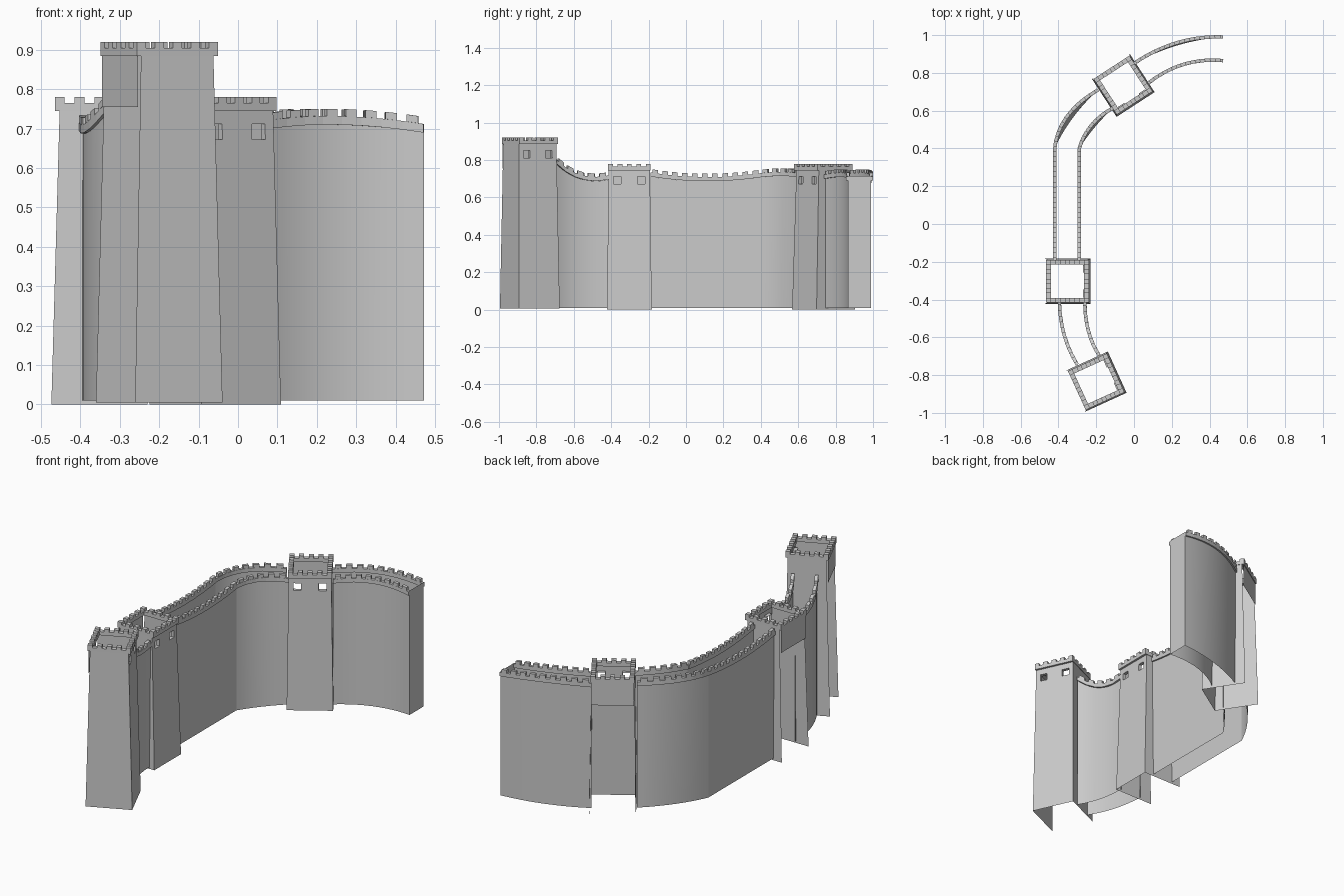
import bpy, math
from mathutils import Vector, Matrix

if "Cube" in bpy.data.objects:
    bpy.data.objects.remove(bpy.data.objects["Cube"])


def make(name, verts, faces, smooth=False):
    me = bpy.data.meshes.new(name)
    me.from_pydata([tuple(v) for v in verts], [], faces)
    me.update()
    ob = bpy.data.objects.new(name, me)
    bpy.context.collection.objects.link(ob)
    if smooth:
        bpy.context.view_layer.objects.active = ob
        ob.select_set(True)
        bpy.ops.object.shade_smooth_by_angle(angle=math.radians(25))
        ob.select_set(False)
    return ob


class Builder:
    def __init__(self):
        self.v, self.f = [], []

    def quad(self, *pts):
        n = len(self.v)
        self.v += [Vector(p) for p in pts]
        self.f.append(tuple(range(n, n + len(pts))))

    def prism(self, low, high):
        """Closed block between two four-cornered loops."""
        n = len(self.v)
        self.v += [Vector(p) for p in low + high]
        self.f += [(n + 3, n + 2, n + 1, n), (n + 4, n + 5, n + 6, n + 7)]
        for i in range(4):
            j = (i + 1) % 4
            self.f.append((n + i, n + j, n + 4 + j, n + 4 + i))

    def box(self, x0, x1, y0, y1, z0, z1):
        loop = [(x0, y0), (x1, y0), (x1, y1), (x0, y1)]
        self.prism([(*p, z0) for p in loop], [(*p, z1) for p in loop])


# Towers: flared side plates, inner face with two windows, short outer panel
def tower(name, cx, cy, rot, zt, z0):
    b = Builder()
    BX, TX, BY, TY = 0.122, 0.101, 0.12, 0.11

    def half(z):
        t = (z - z0) / (zt - z0)
        return BX + (TX - BX) * t, BY + (TY - BY) * t

    for s in (-1, 1):
        b.quad((-BX, s * BY, z0), (BX, s * BY, z0), (TX, s * TY, zt), (-TX, s * TY, zt))
    # inner face laid out as a grid with two cells left open
    us = [-1, -0.085, -0.045, 0.045, 0.085, 1]
    zs = [z0, zt - 0.073, zt - 0.033, zt]

    def pt(u, z, d=0):
        hx, hy = half(z)
        return (hx - d, u * hy if abs(u) == 1 else u, z)

    for i in range(5):
        for k in range(3):
            u0, u1, w0, w1 = us[i], us[i + 1], zs[k], zs[k + 1]
            ring = [(u0, w0), (u1, w0), (u1, w1), (u0, w1)]
            if k == 1 and i in (1, 3):
                for a, c in zip(ring, ring[1:] + ring[:1]):
                    b.quad(pt(*a), pt(*c), pt(*c, 0.02), pt(*a, 0.02))
            else:
                b.quad(*[pt(*r) for r in ring])
    # outer upper panel
    b.quad((-0.109, TY, zt - 0.13), (-0.109, -TY, zt - 0.13),
           (-0.109, -TY, zt), (-0.109, TY, zt))
    # overhanging parapet ring
    P, T = 0.113, 0.025
    for s in (-1, 1):
        x = sorted((s * P, s * (P - T)))
        b.box(x[0], x[1], -P, P, zt, zt + 0.02)
        b.box(-P + T, P - T, x[0], x[1], zt, zt + 0.02)
    # battlements
    n = 5
    w = 2 * P / (2 * n - 1)
    for s in (-1, 1):
        e = sorted((s * P, s * (P - T)))
        for i in range(n):
            a = -P + 2 * i * w
            b.box(e[0], e[1], a, a + w, zt + 0.02, zt + 0.035)
            if 0 < i < n - 1:
                b.box(a, a + w, e[0], e[1], zt + 0.02, zt + 0.035)
    m = Matrix.Translation((cx, cy, 0)) @ Matrix.Rotation(math.radians(rot), 4, 'Z')
    make(name, [m @ v for v in b.v], b.f)


tower("middle_tower", -0.352, -0.303, 0, 0.745, 0.0)
tower("far_tower", -0.058, 0.735, -57, 0.745, 0.0)
tower("tall_tower", -0.2, -0.835, 24.5, 0.885, 0.005)


# Curtain walls: thin sheet along a curve, topped by a crenellated parapet
def bez(p, c, q, t):
    return Vector(p) * (1 - t) ** 2 + Vector(c) * 2 * t * (1 - t) + Vector(q) * t * t


def wall(name, p, c, q, heights, pull=0.0, segs=12):
    p, c, q = Vector(p), Vector(c), Vector(q)
    base_c = c.lerp((p + q) / 2, pull)
    h0, hm, h1 = heights

    def top(t):
        return (h0 * (1 - t) * (1 - 2 * t) + hm * 4 * t * (1 - t)
                + h1 * t * (2 * t - 1))

    def cross(t, z):
        d = bez(p, c, q, min(1, t + .01)) - bez(p, c, q, max(0, t - .01))
        nrm = Vector((-d.y, d.x)).normalized() * 0.009
        m = bez(p, c, q, t)
        return [(*(m - nrm), z), (*(m + nrm), z)]

    b = Builder()
    verts, faces = [], []
    for i in range(segs + 1):
        t = i / segs
        verts += [(*bez(p, base_c, q, t), 0.01), (*bez(p, c, q, t), top(t) - 0.04)]
        if i:
            k = 2 * i
            faces.append((k - 2, k, k + 1, k - 1))
    make(name, verts, faces, True)
    length = sum((bez(p, c, q, (i + 1) / 20) - bez(p, c, q, i / 20)).length
                 for i in range(20))
    n = max(3, round(length / 0.055))

    def block(t0, t1, lo, hi):
        a0, a1 = cross(t0, top(t0) + lo), cross(t1, top(t1) + lo)
        c0, c1 = cross(t0, top(t0) + hi), cross(t1, top(t1) + hi)
        b.prism([a0[0], a1[0], a1[1], a0[1]], [c0[0], c1[0], c1[1], c0[1]])

    for i in range(n):
        t = i / n
        block(t, t + 1 / n, -0.04, -0.018)
        block(t + 0.2 / n, t + 0.75 / n, -0.018, 0)
    make(name + "_parapet", b.v, b.f)


near = (0.735, 0.74, 0.82)
straight = (0.752, 0.727, 0.748)
bend = (0.748, 0.755, 0.745)
last = (0.74, 0.75, 0.73)
wall("near_wall_outer", (-0.395, -0.415), (-0.39, -0.60), (-0.30, -0.745), near)
wall("near_wall_inner", (-0.26, -0.415), (-0.26, -0.58), (-0.185, -0.695), near)
wall("long_wall_outer", (-0.42, -0.19), (-0.42, 0.1), (-0.42, 0.4), straight)
wall("long_wall_inner", (-0.29, -0.19), (-0.29, 0.1), (-0.29, 0.4), straight)
wall("bend_wall_outer", (-0.42, 0.4), (-0.40, 0.59), (-0.19, 0.71), bend, 0.6)
wall("bend_wall_inner", (-0.29, 0.4), (-0.25, 0.54), (-0.11, 0.615), bend, 0.7)
wall("end_wall_outer", (0.0, 0.85), (0.22, 1.0), (0.472, 0.99), last, 0.35)
wall("end_wall_inner", (0.075, 0.745), (0.25, 0.885), (0.472, 0.865), last)

# End cap closing the last wall
make("wall_end", [(0.472, 0.865, 0.01), (0.472, 0.99, 0.01),
                  (0.472, 0.99, 0.715), (0.472, 0.865, 0.715)], [(0, 1, 2, 3)])
